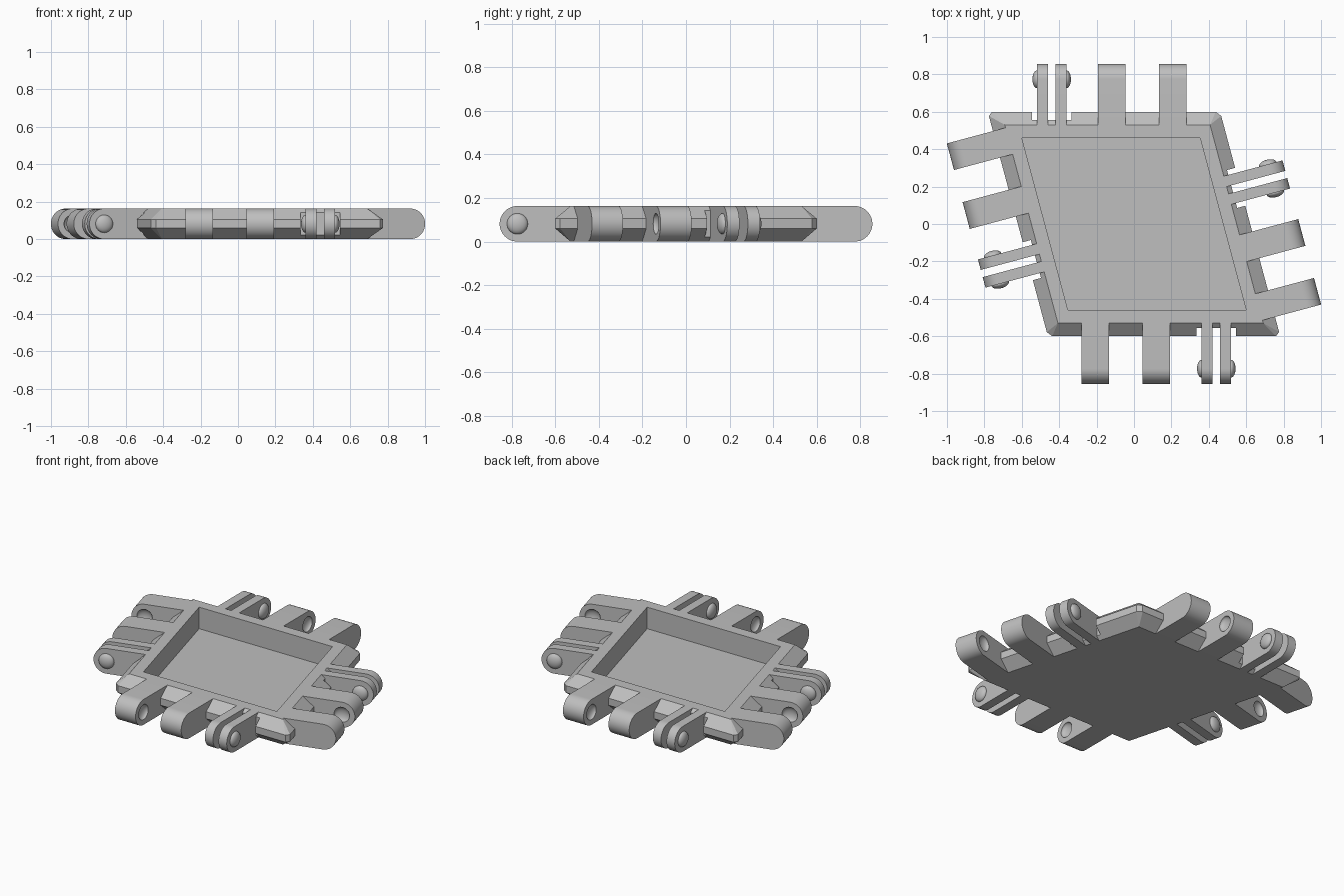
import bpy, bmesh, math
from mathutils import Matrix, Vector

H = 0.163                 # plate thickness
R = H / 2                 # finger end radius
TIP = 0.855               # finger reach from the centre
TAN, COS = math.tan(math.radians(15)), math.cos(math.radians(15))

cube = bpy.data.objects.get("Cube")
if cube:
    bpy.data.objects.remove(cube, do_unlink=True)

grey = bpy.data.materials.new("plain_grey")
grey.use_nodes = True
grey.diffuse_color = (0.52, 0.52, 0.52, 1)
grey.node_tree.nodes["Principled BSDF"].inputs["Base Color"].default_value = (0.52, 0.52, 0.52, 1)


def finish(name, bm, matrix=Matrix()):
    bmesh.ops.recalc_face_normals(bm, faces=bm.faces)
    mesh = bpy.data.meshes.new(name)
    bm.to_mesh(mesh)
    bm.free()
    mesh.transform(matrix)
    mesh.materials.append(grey)
    obj = bpy.data.objects.new(name, mesh)
    bpy.context.collection.objects.link(obj)
    return obj


def cut(obj, cutter):
    mod = obj.modifiers.new("cut", "BOOLEAN")
    mod.operation = "DIFFERENCE"
    mod.solver = "EXACT"
    mod.object = cutter
    with bpy.context.temp_override(object=obj, active_object=obj):
        bpy.ops.object.modifier_apply(modifier=mod.name)
    bpy.data.objects.remove(cutter, do_unlink=True)


def smooth(obj):
    bpy.ops.object.select_all(action="DESELECT")
    obj.select_set(True)
    bpy.context.view_layer.objects.active = obj
    bpy.ops.object.shade_smooth_by_angle(angle=math.radians(35))


def rhombus(r):
    """Corners of a 75 degree rhombus with inner radius r."""
    a, b = r / COS - r * TAN, r / COS + r * TAN
    return [Vector(p) for p in ((-a, -r, 0), (b, -r, 0), (a, r, 0), (-b, r, 0))]


def prism(name, profile, direction, matrix=Matrix()):
    bm = bmesh.new()
    face = bm.faces.new([bm.verts.new(p) for p in profile])
    ext = bmesh.ops.extrude_face_region(bm, geom=[face])
    moved = [v for v in ext["geom"] if isinstance(v, bmesh.types.BMVert)]
    bmesh.ops.translate(bm, verts=moved, vec=direction)
    return finish(name, bm, matrix)


def finger(name, u0, u1, matrix):
    """Flat bar with a fully rounded end."""
    pts = [(u0, -0.53, H), (u0, -0.53, 0)]
    for i in range(25):
        t = math.pi * i / 24
        pts.append((u0, -(TIP - R + R * math.sin(t)), R - R * math.cos(t)))
    return prism(name, pts, (u1 - u0, 0, 0), matrix)


def lens(name, u, matrix):
    """Flattened ball, used for hinge bumps and for their sockets."""
    bm = bmesh.new()
    bmesh.ops.create_uvsphere(bm, u_segments=32, v_segments=16, radius=0.048)
    place = Matrix.Translation((u, -(TIP - R), R)) @ Matrix.Diagonal((0.025 / 0.048, 1, 1, 1))
    return finish(name, bm, matrix @ place @ Matrix.Rotation(math.pi / 2, 4, "Y"))


# Plate: chamfered all round, with clipped corners on the middle band
bm = bmesh.new()
for z in (0, H):
    for p in rhombus(0.53):
        bm.verts.new((p.x, p.y, z))
outer = rhombus(0.6)
for i, p in enumerate(outer):
    for q in (outer[i - 1], outer[(i + 1) % 4]):
        c = p + (q - p).normalized() * 0.023
        for z in (0.06, 0.105):
            bm.verts.new((c.x, c.y, z))
bmesh.ops.convex_hull(bm, input=bm.verts)
bmesh.ops.dissolve_limit(bm, angle_limit=0.005, verts=bm.verts, edges=bm.edges)
plate = finish("tray_plate", bm)

# Open pocket in the top
floor = Vector((0, 0, 0.024))
cut(plate, prism("pocket_cutter", [p + floor for p in rhombus(0.46)], (0, 0, 0.3)))

# Hinge fingers on all four edges
edges = (("front", 0, 0), ("left", 105, -0.395), ("back", 180, 0), ("right", 285, -0.395))
for side, angle, shift in edges:
    m = Matrix.Rotation(math.radians(angle), 4, "Z") @ Matrix.Translation((shift, 0, 0))

    # Clearance notch around the thin pair
    notch = [(0.335, -0.555, -0.1), (0.545, -0.555, -0.1), (0.545, -0.7, -0.1), (0.335, -0.7, -0.1)]
    cut(plate, prism("notch_cutter", notch, (0, 0, 0.4), m))

    # Two thick tabs with sockets that face each other
    for label, u0, u1, socket in (("outer", -0.28, -0.133, -0.133), ("inner", 0.045, 0.193, 0.045)):
        tab = finger(f"{side}_{label}_tab", u0, u1, m)
        cut(tab, lens("socket_cutter", socket, m))
        smooth(tab)

    # Thin pair with a round bump on each outer face
    for label, u0, u1, bump in (("first", 0.362, 0.42, 0.362), ("second", 0.46, 0.518, 0.518)):
        smooth(finger(f"{side}_{label}_thin_arm", u0, u1, m))
        smooth(lens(f"{side}_{label}_hinge_bump", bump, m))
